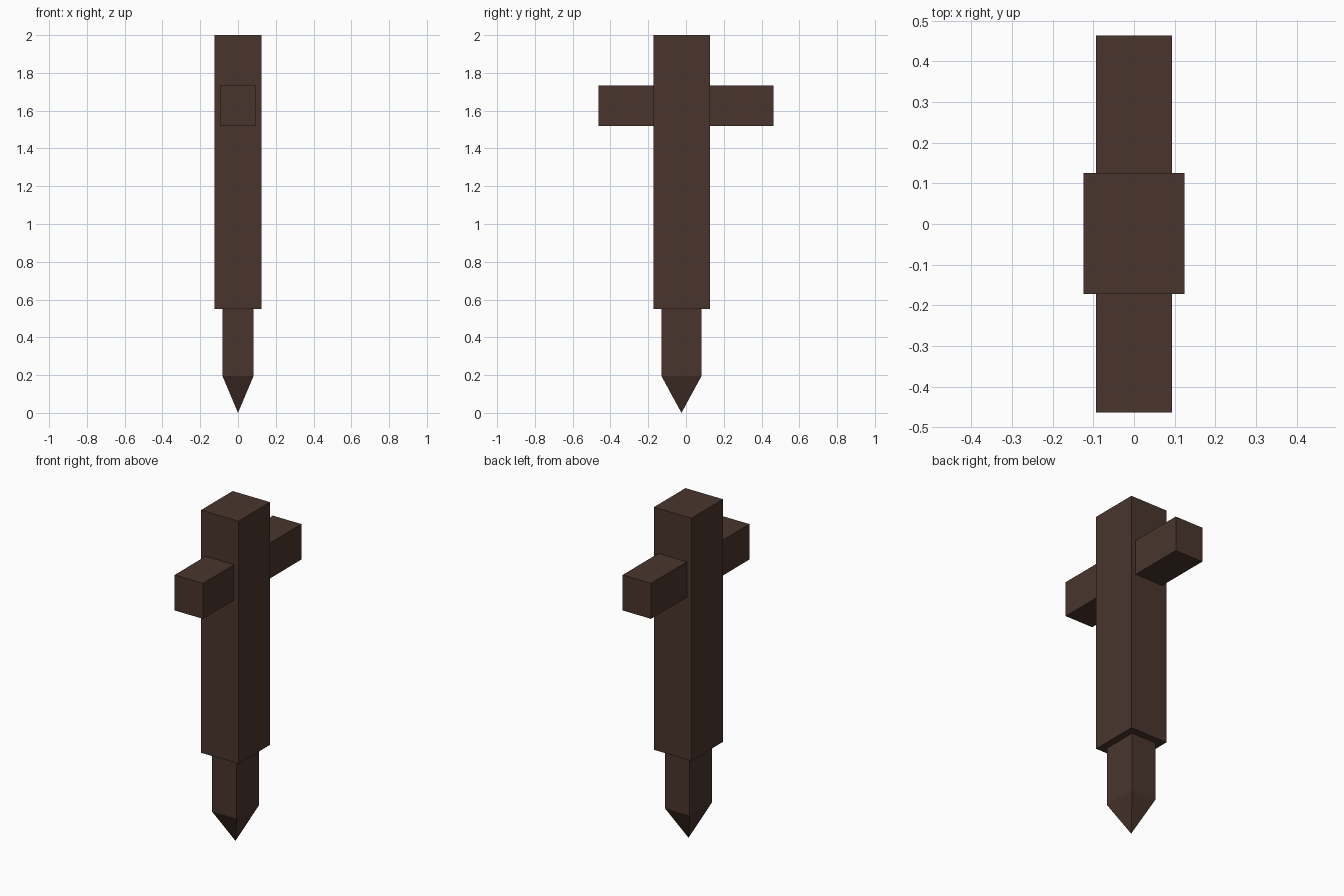
import bpy
import bmesh

if "Cube" in bpy.data.objects:
    bpy.data.objects.remove(bpy.data.objects["Cube"])

wood = bpy.data.materials.new("dark brown wood")
wood.diffuse_color = (0.068, 0.036, 0.027, 1.0)
wood.use_nodes = True
wood.node_tree.nodes["Principled BSDF"].inputs["Base Color"].default_value = wood.diffuse_color


def box(name, x, y, z, point_z=None):
    """Box between (min, max) ranges; point_z pulls its underside to a point."""
    bm = bmesh.new()
    bmesh.ops.create_cube(bm, size=1.0)
    for v in bm.verts:
        v.co = [r[0] + (c + 0.5) * (r[1] - r[0]) for c, r in zip(v.co, (x, y, z))]
    if point_z is not None:
        bm.normal_update()
        bottom = min(bm.faces, key=lambda f: f.normal.z)
        tip = bmesh.ops.poke(bm, faces=[bottom])["verts"][0]
        tip.co.z = point_z
    bmesh.ops.recalc_face_normals(bm, faces=bm.faces)
    mesh = bpy.data.meshes.new(name)
    bm.to_mesh(mesh)
    bm.free()
    mesh.materials.append(wood)
    obj = bpy.data.objects.new(name, mesh)
    bpy.context.collection.objects.link(obj)
    return obj


# Main post, slightly behind the crossbar's centre
box("post", (-0.124, 0.124), (-0.172, 0.126), (0.55, 2.0))

# Crossbar, one arm on each side of the post
box("crossbar", (-0.094, 0.094), (-0.464, 0.464), (1.52, 1.732))

# Pointed ground stake
box("stake", (-0.082, 0.082), (-0.13, 0.082), (0.195, 0.55), point_z=0.0)
